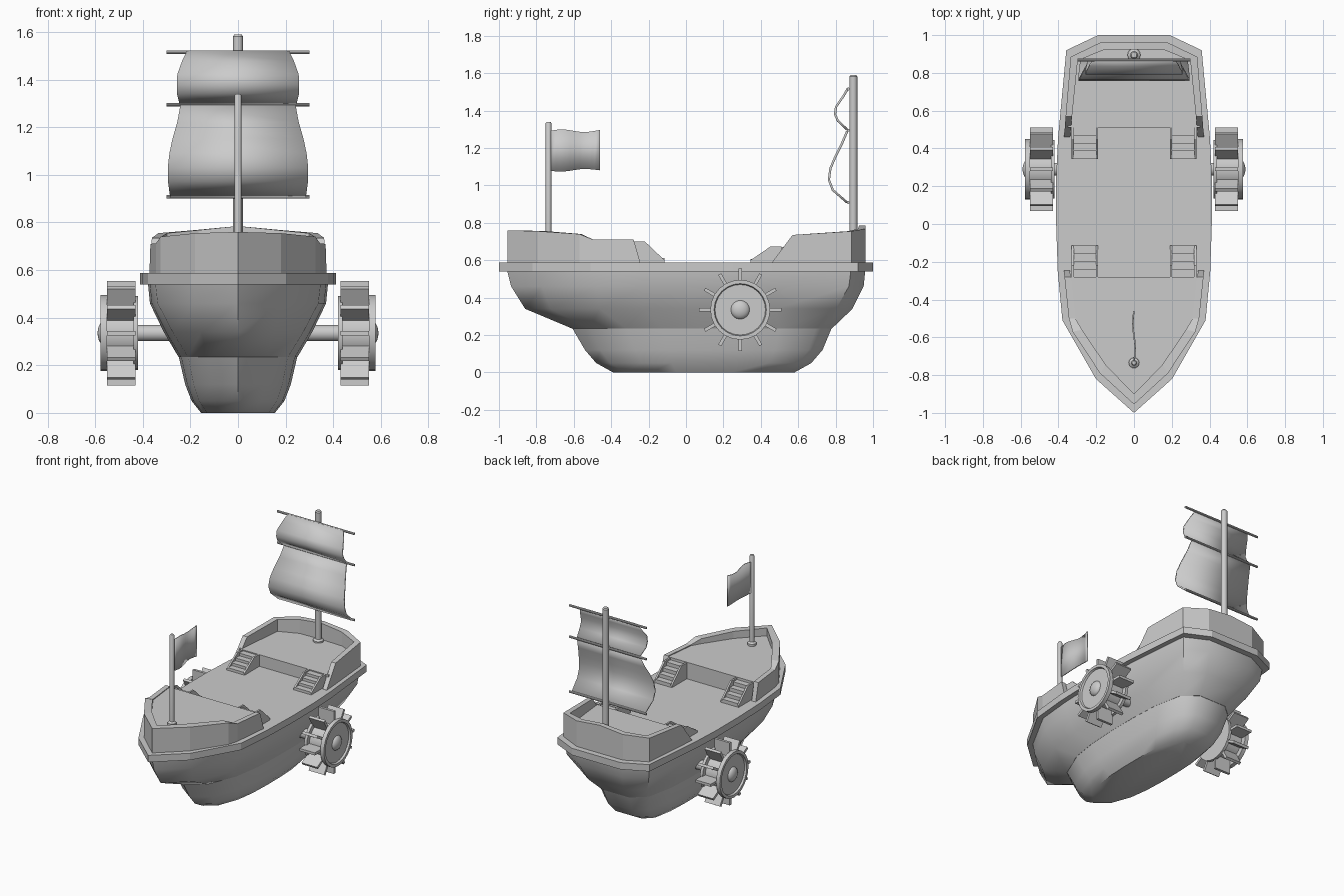
import bpy, bmesh
from math import sin, cos, pi, radians
from mathutils import Matrix, Vector

if "Cube" in bpy.data.objects:
    bpy.data.objects.remove(bpy.data.objects["Cube"])


def make(name, verts, faces, smooth=None):
    bm = bmesh.new()
    vs = [bm.verts.new(v) for v in verts]
    for f in faces:
        bm.faces.new([vs[i] for i in f])
    bmesh.ops.remove_doubles(bm, verts=bm.verts, dist=1e-5)
    bmesh.ops.recalc_face_normals(bm, faces=bm.faces)
    me = bpy.data.meshes.new(name)
    bm.to_mesh(me)
    bm.free()
    ob = bpy.data.objects.new(name, me)
    bpy.context.collection.objects.link(ob)
    if smooth:
        bpy.ops.object.select_all(action='DESELECT')
        bpy.context.view_layer.objects.active = ob
        ob.select_set(True)
        bpy.ops.object.shade_smooth_by_angle(angle=radians(smooth))
    return ob


def mirrored(half):
    """Close a right-hand half outline (bow to stern) into a full loop."""
    return list(half) + [(-p[0], *p[1:]) for p in reversed(half) if p[0] > 1e-6]


def loft(name, rings, smooth=None, cap=True):
    n = len(rings[0])
    faces = [(r * n + i, r * n + (i + 1) % n, (r + 1) * n + (i + 1) % n, (r + 1) * n + i)
             for r in range(len(rings) - 1) for i in range(n)]
    if cap:
        faces += [tuple(range(n)), tuple((len(rings) - 1) * n + i for i in range(n))]
    return make(name, [v for r in rings for v in r], faces, smooth)


def prism(name, half, z0, z1):
    return loft(name, [[(x, y, z) for x, y in mirrored(half)] for z in (z0, z1)])


def lathe(name, prof, centre, axis='z', n=24, flip=1):
    """prof holds (radius, distance along axis)."""
    rings = []
    for r, d in prof:
        ring = []
        for i in range(n):
            a, b = r * cos(2 * pi * i / n), r * sin(2 * pi * i / n)
            ring.append(Vector(centre) + Vector((a, b, d) if axis == 'z' else (d * flip, a, b)))
        rings.append(ring)
    return loft(name, rings, 35)


def box(name, lo, hi, mat=None):
    v = [Vector((x, y, z)) for x in (lo[0], hi[0]) for y in (lo[1], hi[1]) for z in (lo[2], hi[2])]
    return make(name, [mat @ p if mat else p for p in v],
                [(0, 1, 3, 2), (4, 6, 7, 5), (0, 4, 5, 1), (2, 3, 7, 6), (0, 2, 6, 4), (1, 5, 7, 3)])


def bulwark(name, pts, z0):
    """Open wall: pts hold outer x, outer y, inner x, inner y, top z."""
    verts = []
    for ox, oy, ix, iy, z in pts:
        verts += [(ox, oy, z0), (ox, oy, z), (ix, iy, z), (ix, iy, z0)]
    faces = [(4 * s + k, 4 * s + (k + 1) % 4, 4 * s + 4 + (k + 1) % 4, 4 * s + 4 + k)
             for s in range(len(pts) - 1) for k in range(4)]
    e = 4 * (len(pts) - 1)
    return make(name, verts, faces + [(0, 1, 2, 3), (e, e + 1, e + 2, e + 3)])


def mirrored_wall(half):
    """Mirror a half wall that starts on the centre line."""
    return [(-a, b, -c, d, z) for a, b, c, d, z in reversed(half[1:])] + half


# Hull: upper body and blunter keel, lofted from horizontal rings
TOP = [(0, -1), (.49, -.82), (.92, -.51), (.98, -.25), (1, 0), (1, .25), (.975, .46), (.87, .92), (.46, 1)]
KEEL = [(0, -1), (.5, -.87), (.84, -.58), (.96, -.3), (1, 0), (1, .3), (.96, .6), (.8, .88), (.42, 1)]


def ring(z, w, y0, y1, k):
    out = []
    for (a, b), (c, d) in zip(TOP, KEEL):
        x, t = a + (c - a) * k, b + (d - b) * k
        out.append((x * w, (y0 + y1) / 2 + t * (y1 - y0) / 2, z))
    return mirrored(out)


loft("upper_hull", [ring(*r) for r in (
    (.235, .25, -.61, .78, 1), (.34, .312, -.86, .89, .5),
    (.46, .37, -.935, .95, .1), (.56, .38, -.96, .96, 0))], 40)
loft("keel", [ring(*r) for r in (
    (0, .155, -.39, .58, 1), (.05, .195, -.48, .67, 1), (.12, .222, -.54, .73, 1),
    (.24, .25, -.61, .78, 1))], 50)

# Rail rim with the main deck flush on top
RAIL = [(x * .412, y) for x, y in TOP]
prism("deck_rail", RAIL, .54, .588)

# Raised bow and stern decks
prism("bow_deck", [(0, -.93), (.17, -.77), (.335, -.5), (.36, -.28)], .58, .705)
prism("stern_deck", [(.35, .51), (.315, .87), (.17, .94)], .58, .67)

# Bulwarks around both raised decks
bulwark("bow_bulwark", mirrored_wall([
    (0, -.955, 0, -.90, .76), (.18, -.79, .15, -.745, .755), (.325, -.57, .275, -.56, .74),
    (.345, -.5, .31, -.5, .712), (.368, -.28, .335, -.28, .71), (.372, -.245, .34, -.245, .589)]), .58)
bulwark("stern_bulwark", mirrored_wall([
    (0, .96, 0, .925, .785), (.18, .96, .165, .92, .768), (.335, .885, .298, .865, .755),
    (.362, .57, .328, .57, .735), (.37, .46, .338, .46, .589)]), .58)


# Stairs from the main deck to the raised decks
def stairs(name, x0, wall, d, top):
    base, run, n = .588, .165, 4
    for i in range(n):
        far = wall + d * run * (n - i) / n
        z = base + (top - base) * (i + 1) / (n + .5)
        box(f"{name}_step_{i}", (x0 + .01, min(wall, far), base - .01),
            (x0 + .13, max(wall, far), z))
    prof = [(0, base - .01), (0, top), (.06, top), (run, base + .012), (run, base - .01)]
    for k in (0, .128):
        loft(f"{name}_cheek", [[(x0 + k + t, wall + d * u, z) for u, z in prof] for t in (0, .012)])


for side, x0 in (("right", .19), ("left", -.33)):
    stairs(f"bow_stairs_{side}", x0, -.28, 1, .70)
    stairs(f"stern_stairs_{side}", x0, .51, -1, .672)

# Paddle wheels on a shared axle
WY, WZ = .29, .335
lathe("wheel_axle", [(.034, -.56), (.034, .56)], (0, WY, WZ), 'x')
for side, s in (("right", 1), ("left", -1)):
    lathe(f"wheel_{side}", [(0, .42), (.155, .42), (.155, .44), (.125, .44), (.125, .55), (.16, .55),
                            (.16, .578), (.14, .578), (.135, .565), (0, .565)], (0, WY, WZ), 'x', 24, s)
    lathe(f"wheel_hub_{side}", [(.052 * cos(a * pi / 10), .56 + .03 * sin(a * pi / 10))
                                for a in range(6)], (0, WY, WZ), 'x', 16, s)
    for i in range(12):
        m = Matrix.Translation((s * .49, WY, WZ)) @ Matrix.Rotation(i * pi / 6, 4, 'X')
        box(f"paddle_{side}_{i}", (-.06, -.009, .11), (.06, .009, .22), m)

# Mast and flagpole with base collars
for name, y, r, z0, z1 in (("mast", .895, .021, .66, 1.59), ("flagpole", -.735, .015, .70, 1.34)):
    lathe(name, [(r, z0), (r, z1 - .008), (r * .7, z1)], (0, y, 0), n=16)
    lathe(name + "_collar", [(r + .013, z0), (r + .013, z0 + .02), (r, z0 + .03)], (0, y, 0), n=16)

# Yards
for i, z in enumerate((1.515, 1.295, .908)):
    lathe(f"yard_{i}", [(.008, -.3), (.008, .3)], (0, .868, z), 'x', 10)


# Sails: billowed strips of (half width, y, z)
def sail(name, prof):
    v = [(sx * w, y, z) for w, y, z in prof for sx in (-1, 1)]
    ob = make(name, v, [(2 * i, 2 * i + 1, 2 * i + 3, 2 * i + 2) for i in range(len(prof) - 1)], 60)
    mod = ob.modifiers.new("thickness", 'SOLIDIFY')
    mod.thickness, mod.offset = .012, 0


sail("upper_sail", [(.215, .865, 1.517), (.235, .84, 1.475), (.255, .802, 1.42), (.257, .797, 1.38),
                    (.257, .812, 1.345), (.245, .86, 1.30)])
sail("lower_sail", [(.242, .862, 1.29), (.255, .832, 1.22), (.275, .797, 1.15), (.288, .772, 1.09),
                    (.295, .764, 1.03), (.294, .785, .975), (.285, .862, .908)])

# Waving flag
N = 10
flag = []
for i in range(N + 1):
    t = i / N
    dz, dx = .007 * sin(2 * pi * t * 1.1), .006 * sin(2 * pi * t)
    flag += [(dx, -.725 + .265 * t, 1.078 - dz * .8 + .006 * t), (dx, -.725 + .265 * t, 1.292 + dz)]
ob = make("flag", flag, [(2 * i, 2 * i + 2, 2 * i + 3, 2 * i + 1) for i in range(N)], 60)
mod = ob.modifiers.new("thickness", 'SOLIDIFY')
mod.thickness, mod.offset = .008, 0
